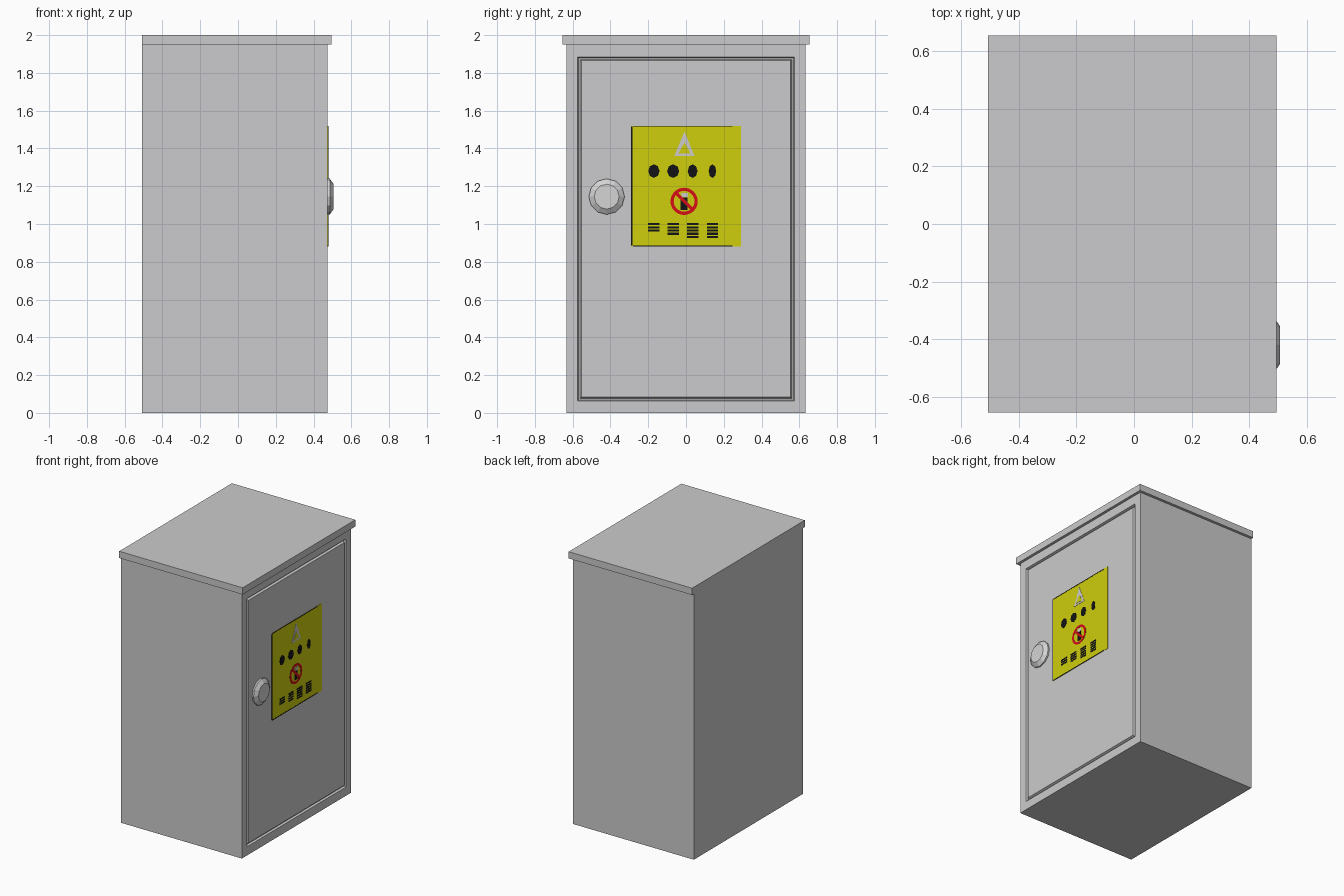
import bpy, bmesh, math
from mathutils import Vector

if "Cube" in bpy.data.objects:
    bpy.data.objects.remove(bpy.data.objects["Cube"])

FRONT = 0.475   # x of the door plane


def material(name, r, g, b):
    m = bpy.data.materials.new(name)
    m.diffuse_color = (r, g, b, 1)
    m.use_nodes = True
    m.node_tree.nodes["Principled BSDF"].inputs["Base Color"].default_value = m.diffuse_color
    return m


GREY = material("cabinet grey", 0.6, 0.6, 0.61)
KNOB = material("knob grey", 0.66, 0.66, 0.66)
YELLOW = material("sign yellow", 0.62, 0.62, 0.004)
BLACK = material("sign black", 0.006, 0.006, 0.008)
RED = material("sign red", 0.68, 0.004, 0.008)
PALE = material("sign pale grey", 0.62, 0.6, 0.6)


def finish(bm, name, mat):
    bmesh.ops.recalc_face_normals(bm, faces=bm.faces[:])
    me = bpy.data.meshes.new(name)
    bm.to_mesh(me)
    bm.free()
    me.materials.append(mat)
    ob = bpy.data.objects.new(name, me)
    bpy.context.collection.objects.link(ob)
    return ob


def box_bm(lo, hi):
    bm = bmesh.new()
    bmesh.ops.create_cube(bm, size=1)
    for v in bm.verts:
        v.co = Vector([(a + b) / 2 + c * (b - a) for a, b, c in zip(lo, hi, v.co)])
    return bm


def plates(name, outlines, mat, x, thick=0.0015):
    """Thin plates facing +x; every outline is a list of (y, z) points."""
    bm = bmesh.new()
    for pts in outlines:
        back = [bm.verts.new((x, y, z)) for y, z in pts]
        top = [bm.verts.new((x + thick, y, z)) for y, z in pts]
        bm.faces.new(top)
        bm.faces.new(back[::-1])
        n = len(pts)
        for i in range(n):
            j = (i + 1) % n
            bm.faces.new((back[i], back[j], top[j], top[i]))
    return finish(bm, name, mat)


def rect(y0, z0, y1, z1):
    return [(y0, z0), (y1, z0), (y1, z1), (y0, z1)]


def disc(y, z, r, n, rz=None):
    return [(y + r * math.cos(2 * math.pi * i / n),
             z + (rz or r) * math.sin(2 * math.pi * i / n)) for i in range(n)]


# Cabinet body, with the door outlined by a groove cut into the +x face
bm = box_bm((-0.507, -0.633, 0), (FRONT, 0.633, 1.95))
face = max(bm.faces, key=lambda f: f.calc_center_median().x)


def inset_to(face, half_y, z0, z1, dx):
    bmesh.ops.inset_region(bm, faces=[face], thickness=0.005, depth=0)
    for v in face.verts:
        v.co = (FRONT + dx, math.copysign(half_y, v.co.y), z0 if v.co.z < 1 else z1)


for half_y, z0, z1, dx in ((0.574, 0.064, 1.885, 0),
                           (0.569, 0.069, 1.880, -0.015),
                           (0.561, 0.077, 1.872, -0.015),
                           (0.554, 0.084, 1.865, 0)):
    inset_to(face, half_y, z0, z1, dx)
finish(bm, "cabinet_body", GREY)

# Overhanging lid
finish(box_bm((-0.507, -0.653, 1.95), (0.495, 0.653, 2.0)), "lid", GREY)

# Round door knob: short cylinder with a tapered front
bm = bmesh.new()
rings = []
for x, r in ((FRONT - 0.005, 0.095), (0.486, 0.095), (0.506, 0.066)):
    rings.append([bm.verts.new((x, y, z)) for y, z in disc(-0.42, 1.145, r, 12)])
for a, b in zip(rings, rings[1:]):
    for i in range(12):
        j = (i + 1) % 12
        bm.faces.new((a[i], a[j], b[j], b[i]))
bm.faces.new(rings[0][::-1])
bm.faces.new(rings[-1])
finish(bm, "door_knob", KNOB)

# Yellow warning plate with a thin dark edge on three sides
plates("warning_plate", [rect(-0.29, 0.88, 0.29, 1.52)], YELLOW, FRONT, 0.002)
X = FRONT + 0.002
plates("plate_edge_lines", [rect(-0.29, 0.885, -0.284, 1.515),
                            rect(-0.28, 1.515, 0.245, 1.52),
                            rect(-0.28, 0.88, 0.245, 0.885)], BLACK, X)

# Warning triangle with a small dark mark
plates("warning_triangle", [[(-0.062, 1.36), (0.045, 1.36), (-0.008, 1.49)]], PALE, X)
plates("triangle_centre", [[(-0.04, 1.374), (0.024, 1.374), (-0.008, 1.43)]],
       YELLOW, X + 0.0015)

# Upper row of plain dark patches
COLUMNS = (-0.17, -0.068, 0.035, 0.14)
plates("upper_patches", [disc(y, 1.28, r, 8, 0.036)
                         for y, r in zip(COLUMNS, (0.03, 0.032, 0.026, 0.02))], BLACK, X)

# Lower row of striped dark patches
bars = []
for y, n in zip(COLUMNS, (3, 4, 5, 5)):
    for i in range(n):
        z = 1.005 - i * 0.017
        bars.append(rect(y - 0.03, z - 0.011, y + 0.03, z))
plates("lower_patches", bars, BLACK, X)

# Red prohibition ring, slash and dark figure
CY, CZ = -0.01, 1.12
outer, inner = disc(CY, CZ, 0.072, 32), disc(CY, CZ, 0.055, 32)
plates("red_ring", [[outer[i], outer[(i + 1) % 32], inner[(i + 1) % 32], inner[i]]
                    for i in range(32)], RED, X)
plates("dark_figure", [rect(CY - 0.018, CZ - 0.045, CY + 0.018, CZ + 0.02)], BLACK, X)
plates("figure_highlight", [rect(CY - 0.015, CZ + 0.022, CY + 0.02, CZ + 0.045)], PALE, X)
d, w = 0.043, 0.006
plates("red_slash", [[(CY - d - w, CZ + d - w), (CY + d - w, CZ - d - w),
                      (CY + d + w, CZ - d + w), (CY - d + w, CZ + d + w)]],
       RED, X + 0.0015)
